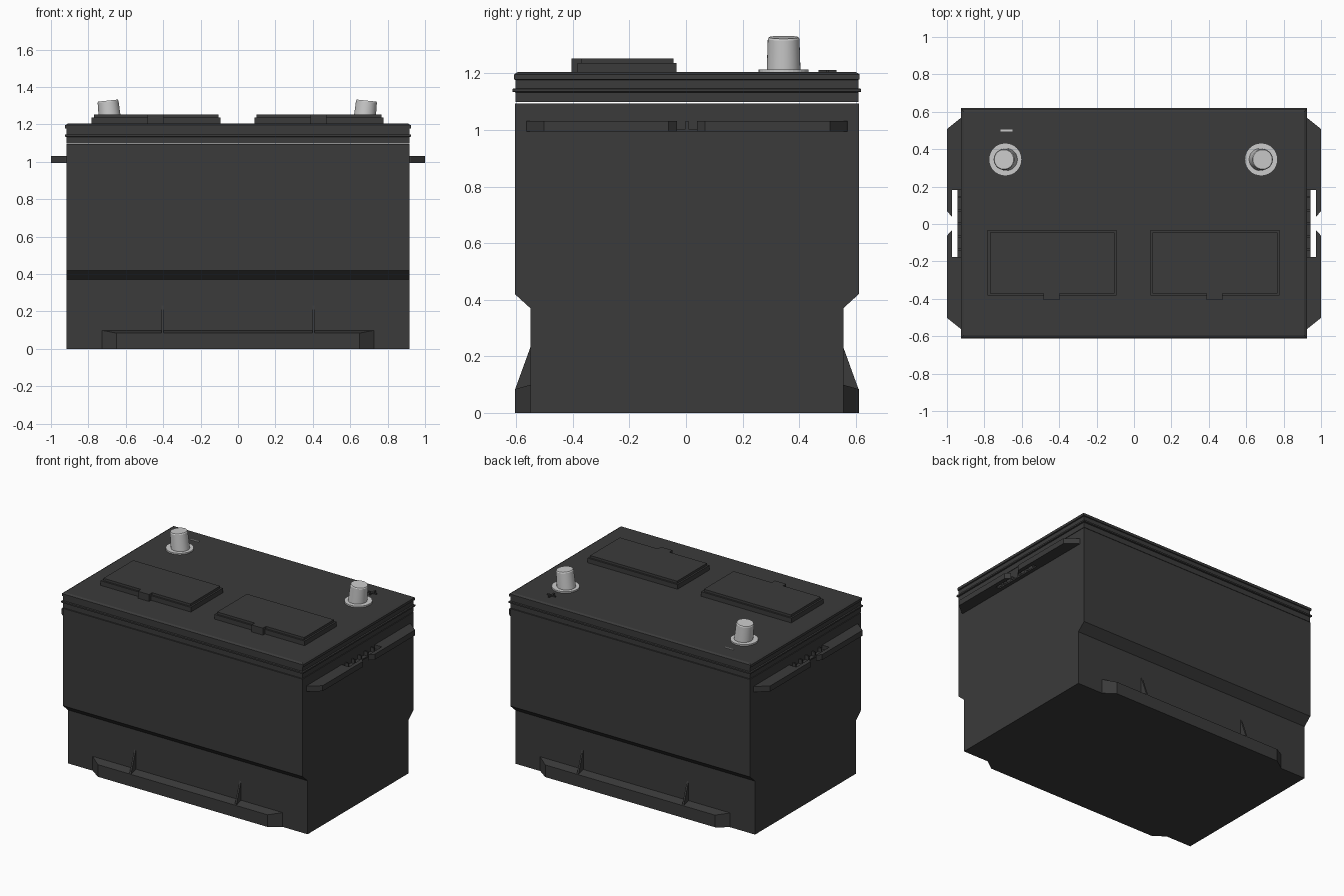
import bpy, bmesh, math
from mathutils import Matrix, Vector

if "Cube" in bpy.data.objects:
    bpy.data.objects.remove(bpy.data.objects["Cube"])

YC = 0.003  # case centre in y


def material(name, v):
    m = bpy.data.materials.new(name)
    m.diffuse_color = (v, v, v, 1)
    m.use_nodes = True
    m.node_tree.nodes["Principled BSDF"].inputs["Base Color"].default_value = m.diffuse_color
    return m


DARK = material("dark_plastic", 0.043)
LEAD = material("light_lead", 0.6)


def finish(name, bm, mat):
    bmesh.ops.recalc_face_normals(bm, faces=bm.faces)
    me = bpy.data.meshes.new(name)
    bm.to_mesh(me)
    bm.free()
    me.materials.append(mat)
    ob = bpy.data.objects.new(name, me)
    bpy.context.collection.objects.link(ob)
    return ob


def loft(name, rings, mat):
    """Skin a list of closed rings of points and cap both ends."""
    bm = bmesh.new()
    vs = [[bm.verts.new(p) for p in r] for r in rings]
    n = len(rings[0])
    for a, b in zip(vs, vs[1:]):
        for i in range(n):
            j = (i + 1) % n
            bm.faces.new((a[i], a[j], b[j], b[i]))
    bm.faces.new(vs[0])
    bm.faces.new(vs[-1])
    return finish(name, bm, mat)


def rect(hx, hy, z, cx=0, cy=YC):
    return [(cx - hx, cy - hy, z), (cx + hx, cy - hy, z),
            (cx + hx, cy + hy, z), (cx - hx, cy + hy, z)]


def box(name, x0, x1, y0, y1, z0, z1, mat=DARK):
    c = ((x1 - x0) / 2, (y1 - y0) / 2)
    m = ((x0 + x1) / 2, (y0 + y1) / 2)
    return loft(name, [rect(*c, z0, *m), rect(*c, z1, *m)], mat)


# Case with narrower foot
loft("case", [rect(.918, .553, 0), rect(.918, .553, .37),
              rect(.918, .608, .42), rect(.918, .608, 1.094)], DARK)

# Lid with stepped rim
loft("lid", [rect(hx, hy, z) for hx, hy, z in (
    (.917, .606, 1.098), (.917, .606, 1.133), (.926, .616, 1.135),
    (.926, .616, 1.145), (.917, .606, 1.147), (.917, .606, 1.177),
    (.924, .611, 1.179), (.924, .611, 1.196), (.91, .598, 1.204))], DARK)

# Hold-down ledges and their gussets, front and back
for s, side in ((-1, "front"), (1, "back")):
    yi, yo = YC + s * .55, YC + s * .608
    loft(side + "_ledge", [
        [(-.732, yi, 0), (-.65, yo, 0), (.65, yo, 0), (.732, yi, 0)],
        [(-.732, yi, .1), (-.65, yo, .084), (.65, yo, .084), (.732, yi, .1)]], DARK)
    for x in (-.403, .403):
        loft(side + "_gusset", [[(x + d, yi, .24), (x + d, yo, .08), (x + d, yi, .08)]
                                for d in (-.006, .006)], DARK)

# Side carrying rails: two mirrored halves per side, with grip slots
half = [(.91, .57), (.925, .565), (1, .505), (1, .065), (.972, .035),
        (.972, .18), (.944, .18), (.91, .18)]
for sx, side in ((-1, "left"), (1, "right")):
    for sy in (-1, 1):
        loft(side + "_rail", [[(sx * x, YC + sy * y, z) for x, y in half]
                              for z in (.994, 1.032)], DARK)
    xs = sorted((sx * .91, sx * .944))
    box(side + "_rail_shelf", *xs, -.18, .186, .994, 1.004)
    for i in range(5):
        y = YC + (i - 2) * .07
        box(side + "_rail_fin", *xs, y - .005, y + .005, 1.0, 1.032)

# Vent covers with raised plate and finger tab
for cx, tx in ((-.438, -.441), (.433, .431)):
    loft("vent_cover", [rect(hx, hy, z, cx, -.208) for hx, hy, z in (
        (.345, .175, 1.2), (.345, .175, 1.236), (.333, .163, 1.236),
        (.333, .163, 1.252))], DARK)
    box("vent_tab", tx - .043, tx + .043, -.405, -.36, 1.2, 1.252)

# Terminals: washer plus tapered post leaning outward
for s, cx in ((-1, -.688), (1, .68)):
    bm = bmesh.new()
    bmesh.ops.create_cone(bm, cap_ends=True, segments=32, radius1=.088, radius2=.088,
                          depth=.016, matrix=Matrix.Translation((cx, .345, 1.206)))
    finish("terminal_washer", bm, LEAD)
    rings = []
    tilt = Matrix.Translation((cx - s * .006, .345, 1.2)) @ Matrix.Rotation(s * math.radians(6), 4, 'Y')
    for r, z in ((.06, 0), (.056, .122), (.052, .128)):
        rings.append([tilt @ Vector((r * math.cos(a), r * math.sin(a), z))
                      for a in (math.tau * i / 32 for i in range(32))])
    post = loft("terminal_post", rings, LEAD)
    bpy.context.view_layer.objects.active = post
    post.select_set(True)
    bpy.ops.object.shade_smooth_by_angle(angle=math.radians(30))
    post.select_set(False)

# Polarity marks
box("plus_bar_x", .648, .712, .495, .505, 1.2, 1.212)
box("plus_bar_y", .675, .685, .468, .532, 1.2, 1.212)
box("minus_bar", -.715, -.65, .495, .505, 1.2, 1.209, LEAD)
